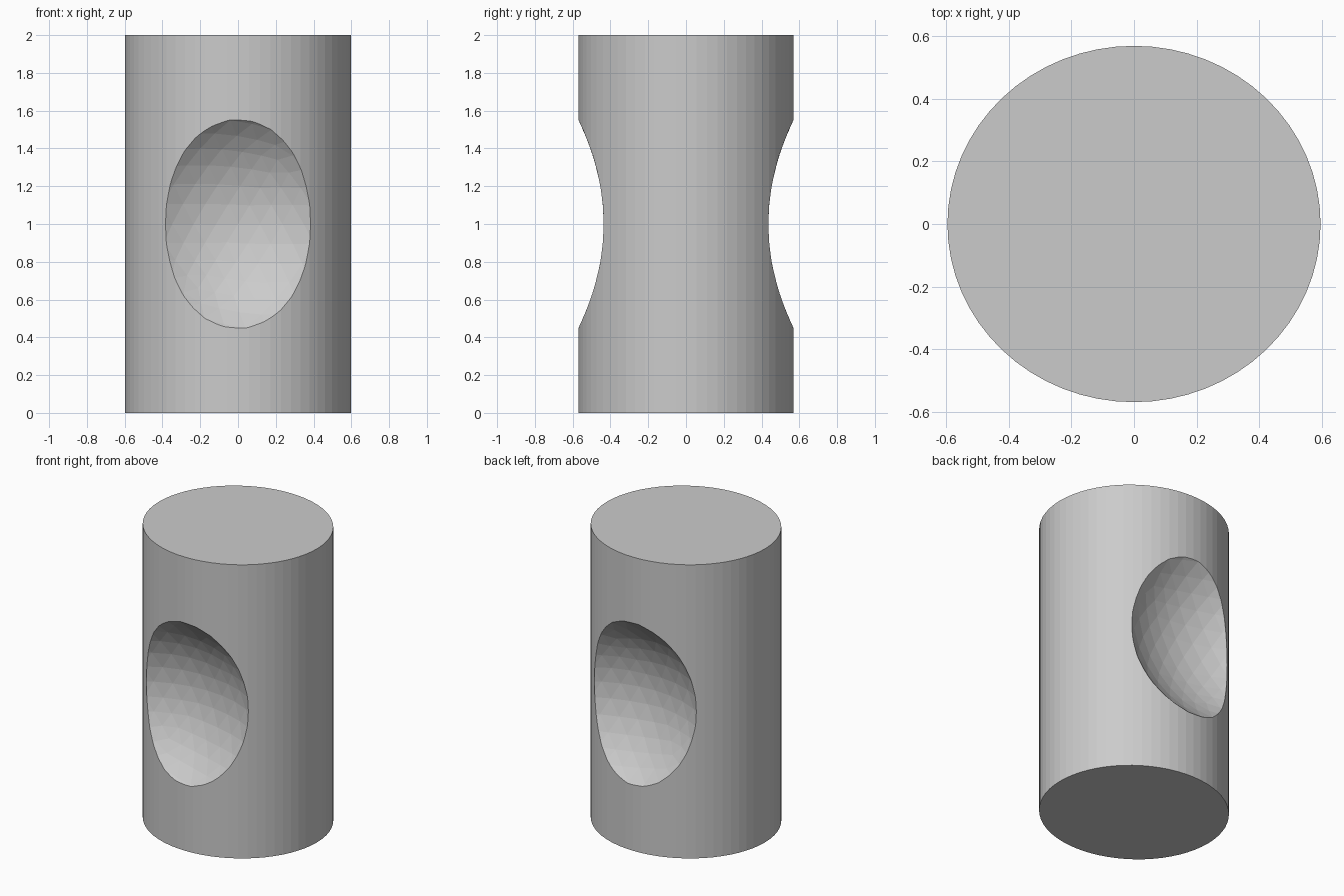
import bpy

if "Cube" in bpy.data.objects:
    bpy.data.objects.remove(bpy.data.objects["Cube"])

# Slightly oval solid column
bpy.ops.mesh.primitive_cylinder_add(vertices=64, radius=1, depth=2, location=(0, 0, 1))
column = bpy.context.object
column.name = "column"
column.scale = (0.597, 0.57, 1)
bpy.ops.object.transform_apply(location=True, rotation=False, scale=True)

# Spherical scoops cut from the front and the back
cutters = []
for side, label in ((-1, "front"), (1, "back")):
    bpy.ops.mesh.primitive_ico_sphere_add(subdivisions=4, radius=0.76, location=(0, side * 1.09, 1))
    scoop = bpy.context.object
    scoop.name = label + "_scoop_cutter"
    scoop.hide_render = True
    cutters.append(scoop)
    cut = column.modifiers.new(label + "_scoop", 'BOOLEAN')
    cut.operation = 'DIFFERENCE'
    cut.solver = 'EXACT'
    cut.object = scoop

# Bake the cuts and clear the cutters
bpy.ops.object.select_all(action='DESELECT')
bpy.context.view_layer.objects.active = column
column.select_set(True)
for name in [m.name for m in column.modifiers]:
    bpy.ops.object.modifier_apply(modifier=name)
for scoop in cutters:
    bpy.data.objects.remove(scoop, do_unlink=True)
